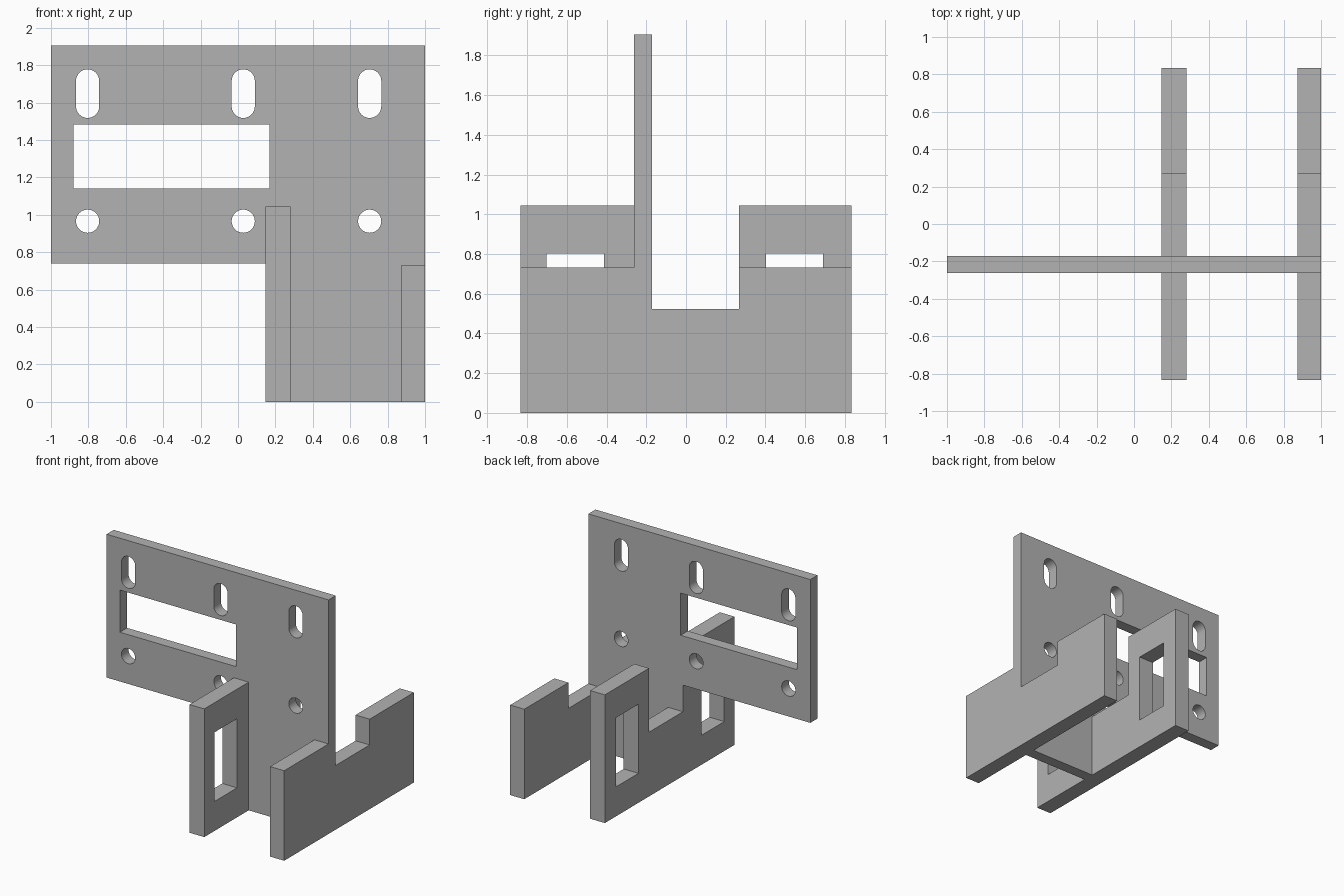
import bpy, bmesh, math
from mathutils import Matrix, Vector

cube = bpy.data.objects.get("Cube")
if cube:
    bpy.data.objects.remove(cube)

grey = bpy.data.materials.new("plain grey")
grey.use_nodes = True
grey.diffuse_color = (0.45, 0.45, 0.45, 1)
grey.node_tree.nodes["Principled BSDF"].inputs["Base Color"].default_value = grey.diffuse_color


def rect(u0, u1, v0, v1):
    return [(u0, v0), (u1, v0), (u1, v1), (u0, v1)]


def slot(u, v0, v1, r, steps=16):
    """Closed outline of a round-ended vertical slot; v0 and v1 are arc centres."""
    points = []
    for centre, start in ((v1, 0), (v0, math.pi)):
        for i in range(steps + 1):
            a = start + math.pi * i / steps
            points.append((u + r * math.cos(a), centre + r * math.sin(a)))
    return points


def sheet(name, loops, to_world, thickness):
    """Flat outline with holes, filled and pushed out along a thickness vector."""
    bm = bmesh.new()
    edges = []
    for loop in loops:
        verts = [bm.verts.new(to_world(u, v)) for u, v in loop]
        edges += [bm.edges.new((a, b)) for a, b in zip(verts, verts[1:] + verts[:1])]
    bmesh.ops.triangle_fill(bm, edges=edges, use_beauty=True)
    result = bmesh.ops.extrude_face_region(bm, geom=bm.faces[:], use_keep_orig=True)
    moved = [g for g in result["geom"] if isinstance(g, bmesh.types.BMVert)]
    bmesh.ops.translate(bm, verts=moved, vec=thickness)
    bmesh.ops.recalc_face_normals(bm, faces=bm.faces[:])
    mesh = bpy.data.meshes.new(name)
    bm.to_mesh(mesh)
    bm.free()
    mesh.materials.append(grey)
    obj = bpy.data.objects.new(name, mesh)
    bpy.context.collection.objects.link(obj)
    bpy.ops.object.select_all(action="DESELECT")
    obj.select_set(True)
    bpy.context.view_layer.objects.active = obj
    bpy.ops.object.shade_smooth_by_angle(angle=math.radians(30))
    return obj


# Shared dimensions
front, back = -0.263, -0.171      # plate faces
half = 0.834                      # wall half length
notch_end, notch_z = 0.266, 0.523
inner, outer = (0.147, 0.28), (0.873, 1.0)
top, low = 1.906, 0.739
r = 0.062

# Mounting plate, its leg stepped around the two walls
plate = [(-1, low), (inner[0], low), (inner[0], notch_z), (inner[1], notch_z),
         (inner[1], 0), (outer[0], 0), (outer[0], notch_z), (1, notch_z),
         (1, top), (-1, top)]
holes = [rect(-0.88, 0.168, 1.14, 1.483)]
for x in (-0.804, 0.028, 0.704):
    holes.append(slot(x, 1.518 + r, 1.778 - r, r))
    # Round hole
    holes.append([(x + r * math.cos(a), 0.966 + r * math.sin(a))
                  for a in (math.tau * i / 32 for i in range(32))])
sheet("mounting_plate", [plate] + holes,
      lambda u, v: (u, front, v), Vector((0, back - front, 0)))


# Side walls, each a U around the plate
def wall(name, span, height, windows):
    outline = [(-half, 0), (half, 0), (half, height), (notch_end, height),
               (notch_end, notch_z), (front, notch_z), (front, height), (-half, height)]
    sheet(name, [outline] + windows,
          lambda u, v: (span[0], u, v), Vector((span[1] - span[0], 0, 0)))


wall("inner_wall", inner, 1.044,
     [rect(-0.702, -0.412, 0.24, 0.803), rect(0.402, 0.69, 0.24, 0.803)])
wall("outer_wall", outer, 0.733, [])
